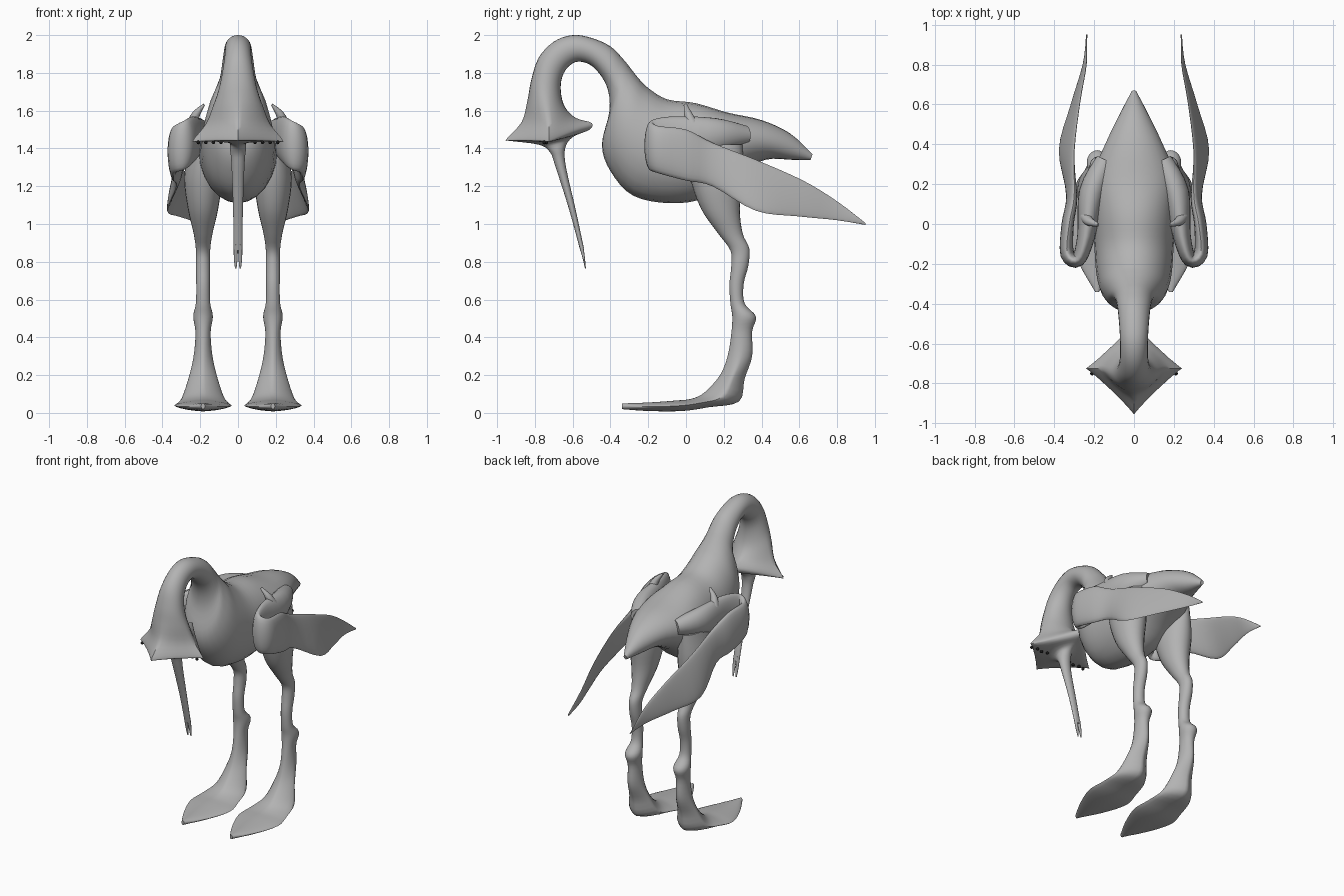
import bpy
import bmesh
import math
from mathutils import Vector

default_cube = bpy.data.objects.get("Cube")
if default_cube:
    bpy.data.objects.remove(default_cube, do_unlink=True)


def make_material(name, color):
    material = bpy.data.materials.new(name)
    material.use_nodes = True
    material.diffuse_color = color
    shader = material.node_tree.nodes["Principled BSDF"]
    shader.inputs["Base Color"].default_value = color
    return material


clay_grey = make_material("clay grey", (0.45, 0.45, 0.45, 1))
eye_black = make_material("eye black", (0.01, 0.01, 0.01, 1))


def finish(name, bm, material, mirrored=False):
    """Turn a bmesh into a smooth object, optionally mirrored across x."""
    bmesh.ops.recalc_face_normals(bm, faces=bm.faces)
    mesh = bpy.data.meshes.new(name)
    bm.to_mesh(mesh)
    bm.free()
    mesh.materials.append(material)
    obj = bpy.data.objects.new(name, mesh)
    bpy.context.collection.objects.link(obj)
    bpy.ops.object.select_all(action="DESELECT")
    obj.select_set(True)
    bpy.context.view_layer.objects.active = obj
    bpy.ops.object.shade_smooth_by_angle(angle=math.radians(50))
    if mirrored:
        obj.modifiers.new("Mirror", "MIRROR").use_axis[0] = True
    return obj


def catmull_rom(rows, steps):
    """Smoothly interpolate rows of numbers."""
    result = []
    last = len(rows) - 1
    for i in range(last):
        a, b = rows[max(i - 1, 0)], rows[i]
        c, d = rows[i + 1], rows[min(i + 2, last)]
        for s in range(steps):
            t = s / steps
            result.append([
                q + t * ((r - p) + t * ((2 * p - 5 * q + 4 * r - u)
                         + t * (3 * (q - r) + u - p))) / 2
                for p, q, r, u in zip(a, b, c, d)])
    return result + [list(rows[last])]


def signed_power(value, power):
    return math.copysign(abs(value) ** power, value)


def loft(name, rings, mirrored=False, steps=4, sides=24):
    """Skin rings: upper point, lower point, half width, pointiness, side drop."""
    padded = [tuple(r) + (1, 0)[len(r) - 7:] for r in rings]
    rows = catmull_rom(padded, steps)
    uppers = [Vector(r[0:3]) for r in rows]
    lowers = [Vector(r[3:6]) for r in rows]
    centres = [(u + v) / 2 for u, v in zip(uppers, lowers)]
    bm = bmesh.new()
    loops = []
    previous = None
    for i, row in enumerate(rows):
        half = (uppers[i] - lowers[i]) / 2
        tangent = centres[min(i + 1, len(rows) - 1)] - centres[max(i - 1, 0)]
        side = tangent.cross(half).normalized()
        if previous and side.dot(previous) < 0:
            side.negate()
        previous = side
        width, power, drop = row[6:9]
        loop = []
        for k in range(sides):
            angle = math.tau * k / sides
            across = signed_power(math.sin(angle), power)
            point = centres[i] + half * signed_power(math.cos(angle), power)
            point += side * max(width, 0.002) * across
            point.z = max(point.z - drop * abs(across), 0)
            loop.append(bm.verts.new(point))
        loops.append(loop)
    for first, second in zip(loops, loops[1:]):
        for k in range(sides):
            n = (k + 1) % sides
            bm.faces.new((first[k], first[n], second[n], second[k]))
    bm.faces.new(loops[0])
    bm.faces.new(loops[-1])
    return finish(name, bm, clay_grey, mirrored)


def upright(rings, x=0):
    """Expand side profile pairs (y, z, y, z, ...) to rings at one x."""
    return [(x, r[0], r[1], x, r[2], r[3]) + tuple(r[4:]) for r in rings]


# Torso, from the tail tip to the breast
torso = [
    (.67, 1.37, .66, 1.34, .012),
    (.55, 1.48, .56, 1.34, .07),
    (.4, 1.55, .42, 1.34, .14),
    (.22, 1.59, .25, 1.26, .21),
    (.05, 1.64, .1, 1.14, .21),
    (-.1, 1.66, -.08, 1.11, .2),
    (-.2, 1.72, -.28, 1.15, .19),
    (-.25, 1.77, -.4, 1.28, .17),
    (-.29, 1.82, -.445, 1.42, .135),
]
# Arched neck
neck = [
    (-.33, 1.87, -.405, 1.6, .1),
    (-.4, 1.94, -.42, 1.73, .085),
    (-.5, 1.985, -.49, 1.83, .075),
    (-.6, 2, -.57, 1.86, .07),
    (-.7, 1.965, -.63, 1.825, .07),
    (-.78, 1.88, -.66, 1.76, .08),
]
# Bell shaped head flaring into a four pointed brim
head = [
    (-.82, 1.76, -.66, 1.68, .1),
    (-.84, 1.65, -.635, 1.61, .13, 1.2),
    (-.87, 1.54, -.58, 1.56, .17, 1.6, .02),
    (-.95, 1.45, -.5, 1.535, .235, 2.1, .045),
    (-.93, 1.44, -.51, 1.5, .22, 2.1, .035),
    (-.78, 1.42, -.6, 1.46, .06, 1.2),
]
# Long drooping beak
beak = [
    (-.72, 1.38, -.64, 1.4, .042),
    (-.69, 1.3, -.635, 1.3, .034),
    (-.62, 1.08, -.585, 1.08, .026),
    (-.56, .86, -.54, .87, .023),
]
loft("body_neck_and_head", upright(torso + neck + head + beak))

# Forked end of the beak
loft("beak_prongs", upright([
    (-.567, .89, -.546, .9, .011),
    (-.548, .82, -.535, .82, .01),
    (-.535, .765, -.53, .765, .004),
], x=.012), mirrored=True, sides=12)

# Legs with knobbly joints, running into broad pointed feet
thigh = [
    (0, 1.42, .3, 1.42, .07),
    (.02, 1.25, .3, 1.25, .1),
    (.08, 1.08, .285, 1.08, .08),
    (.17, .95, .3, .95, .05),
    (.235, .86, .335, .87, .038),
]
shin = [
    (.24, .78, .33, .78, .038),
    (.23, .68, .305, .68, .036),
    (.235, .58, .31, .58, .038),
    (.245, .51, .37, .51, .052),
    (.24, .42, .35, .43, .04),
    (.22, .3, .35, .3, .05, 1.2),
]
foot = [
    (.18, .2, .31, .18, .075, 1.4),
    (.1, .11, .28, .06, .11, 1.4),
    (.03, .075, .12, .03, .135, 1.4),
    (-.06, .065, -.02, .01, .15, 1.3),
    (-.2, .055, -.2, .01, .09, 1.2),
    (-.34, .05, -.34, .02, .01),
]
loft("legs", upright(thigh + shin + foot, x=.185), mirrored=True)

# Folded wings: upper arm forward, bend at the wrist, feathers sweeping back
upper_arm = [
    (.14, .32, 1.52, .14, .32, 1.42, .05),
    (.21, .16, 1.56, .21, .16, 1.38, .065),
    (.24, -.06, 1.57, .24, -.06, 1.33, .045),
    (.28, -.18, 1.55, .28, -.18, 1.29, .035),
]
feathers = [
    (.335, -.15, 1.52, .335, -.15, 1.27, .035),
    (.325, 0, 1.5, .34, 0, 1.23, .03),
    (.3, .14, 1.43, .325, .14, 1.2, .025),
    (.3, .37, 1.34, .375, .37, 1.07, .014),
    (.27, .62, 1.23, .315, .6, 1.04, .01),
    (.24, .8, 1.12, .255, .8, 1.02, .007),
    (.24, .95, 1.005, .235, .95, .995, .003),
]
loft("wings", upper_arm + feathers, mirrored=True)

# Small spur on each shoulder
loft("shoulder_spurs", [
    (.24, 0, 1.53, .24, .07, 1.53, .03),
    (.225, -.01, 1.58, .22, .035, 1.58, .022),
    (.18, -.012, 1.63, .18, .005, 1.635, .006),
], mirrored=True, sides=12)

# Row of tiny eyes beneath the brim
eyes = bmesh.new()
for i in range(4):
    ball = bmesh.ops.create_uvsphere(eyes, u_segments=10, v_segments=6, radius=.01)
    spot = Vector((.09 + .04 * i, -.74 - .01 * (i % 2), 1.432))
    bmesh.ops.translate(eyes, verts=ball["verts"], vec=spot)
finish("eyes", eyes, eye_black, mirrored=True)
